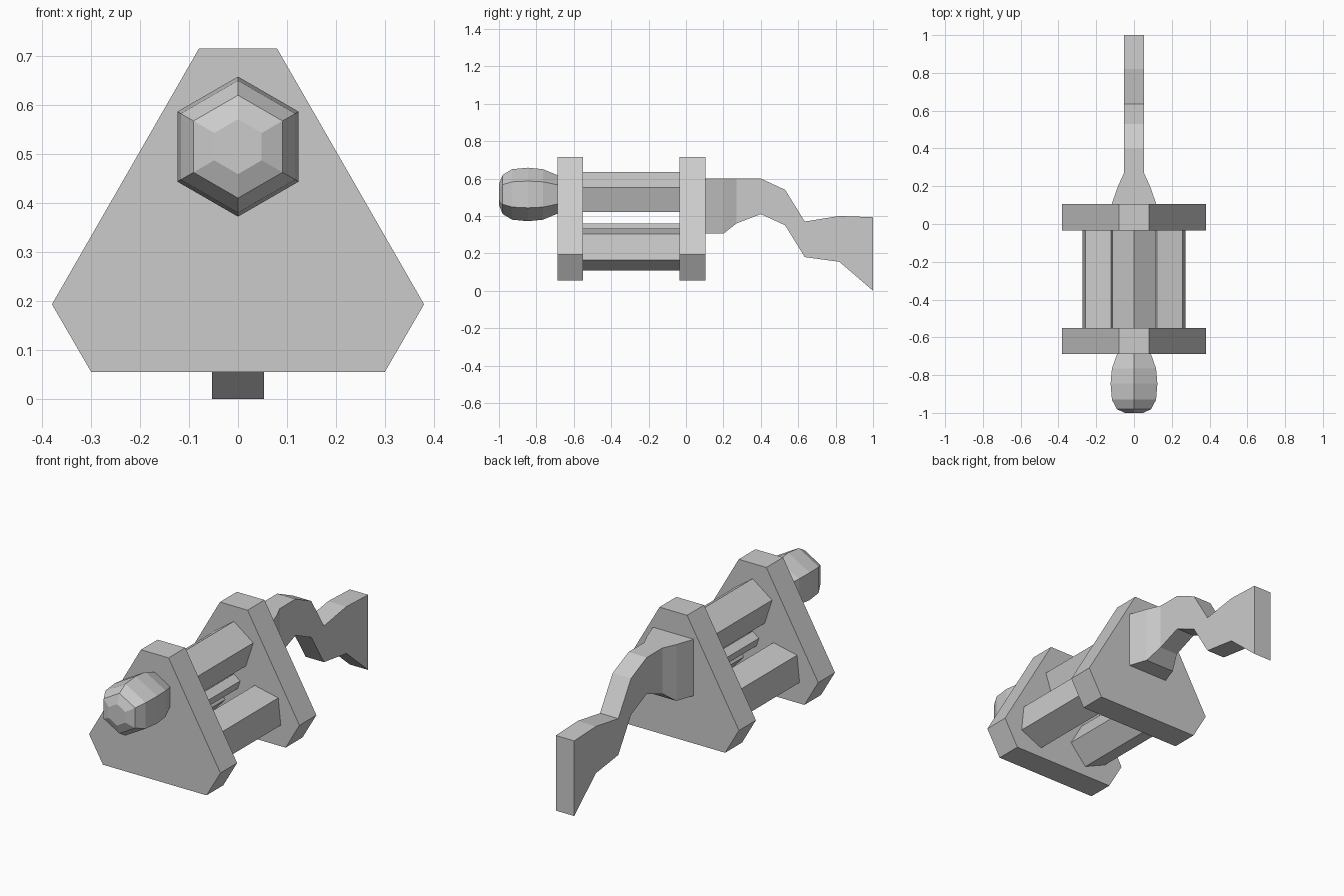
import bpy
from math import sin, cos, pi, radians

if "Cube" in bpy.data.objects:
    bpy.data.objects.remove(bpy.data.objects["Cube"])


def loft(name, rings):
    """Skin a list of equal-length vertex rings (running front to back) and cap both ends."""
    n = len(rings[0])
    verts = [v for r in rings for v in r]
    faces = [list(range(n)), list(range(len(verts) - n, len(verts)))[::-1]]
    for k in range(len(rings) - 1):
        for i in range(n):
            j = (i + 1) % n
            faces.append([k * n + j, k * n + i, (k + 1) * n + i, (k + 1) * n + j])
    mesh = bpy.data.meshes.new(name)
    mesh.from_pydata(verts, [], faces)
    mesh.update()
    obj = bpy.data.objects.new(name, mesh)
    bpy.context.collection.objects.link(obj)
    return obj


def ngon(x, y, z, r, sides, start):
    """Regular polygon ring in the xz plane, counter-clockwise seen from the front."""
    return [(x + r * cos(start + 2 * pi * i / sides), y,
             z + r * sin(start + 2 * pi * i / sides)) for i in range(sides)]


CZ = 0.3215  # centre height of the plates

# Two end plates: triangles with cut corners
outline = [(-0.08, 0.715), (-0.38, 0.193), (-0.30, 0.055),
           (0.30, 0.055), (0.38, 0.193), (0.08, 0.715)]
for name, y0, y1 in (("front_plate", -0.688, -0.55), ("back_plate", -0.035, 0.105)):
    loft(name, [[(x, y, z) for x, z in outline] for y in (y0, y1)])

# Three five-sided rods spaced round the centre, each pointing at a corner
for i in range(3):
    a = radians(90 + 120 * i)
    x, z = 0.195 * cos(a), CZ + 0.195 * sin(a)
    loft(f"barrel_rod_{i + 1}", [ngon(x, y, z, 0.119, 5, a) for y in (-0.56, -0.025)])

# Thin central axle
loft("axle", [ngon(0, y, CZ, 0.039, 5, pi / 2) for y in (-0.56, -0.025)])

# Faceted six-sided knob on the front
knob = [(-1.0, 0.056), (-0.98, 0.105), (-0.93, 0.135), (-0.845, 0.143),
        (-0.765, 0.135), (-0.68, 0.10)]
loft("front_knob", [ngon(0, y, 0.515, r, 6, pi / 2) for y, r in knob])

# Curved handle: y, top z, bottom z, half width
handle = [(0.10, 0.60, 0.305, 0.12), (0.20, 0.60, 0.305, 0.085),
          (0.27, 0.60, 0.36, 0.053), (0.40, 0.60, 0.41, 0.053),
          (0.53, 0.54, 0.35, 0.053), (0.635, 0.37, 0.18, 0.053),
          (0.82, 0.40, 0.155, 0.053), (1.0, 0.393, 0.0, 0.053)]
loft("handle", [[(-w, y, b), (w, y, b), (w, y, t), (-w, y, t)] for y, t, b, w in handle])
